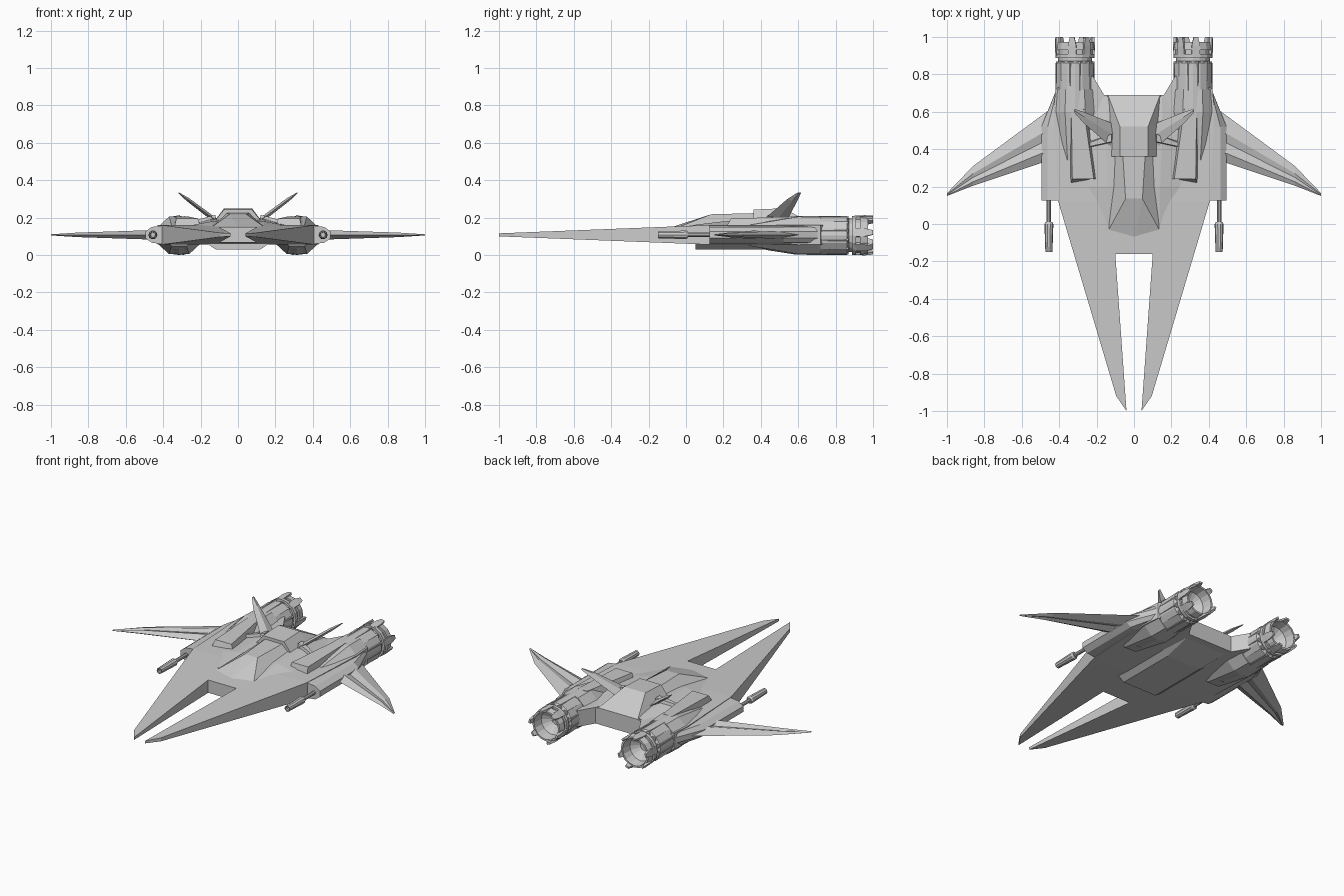
import bpy, bmesh, math
from mathutils import Vector

if "Cube" in bpy.data.objects:
    bpy.data.objects.remove(bpy.data.objects["Cube"])


def finish(bm, name, mirror=True):
    bmesh.ops.recalc_face_normals(bm, faces=bm.faces)
    me = bpy.data.meshes.new(name)
    bm.to_mesh(me)
    bm.free()
    ob = bpy.data.objects.new(name, me)
    bpy.context.collection.objects.link(ob)
    if mirror:
        ob.modifiers.new("Mirror", 'MIRROR').use_clip = False
    return ob


def skin(bm, sections):
    """Bridge equal-length closed loops and cap both ends."""
    rows = [[bm.verts.new(p) for p in s] for s in sections]
    n = len(rows[0])
    for a, b in zip(rows, rows[1:]):
        for i in range(n):
            j = (i + 1) % n
            bm.faces.new((a[i], a[j], b[j], b[i]))
    bm.faces.new(rows[0])
    bm.faces.new(rows[-1])


def loft(name, sections, mirror=True):
    bm = bmesh.new()
    skin(bm, sections)
    return finish(bm, name, mirror)


def slab(name, outline, half):
    """Plan outline given thickness half(y) about the hull mid plane."""
    top = [(x, y, MID + half(y)) for x, y in outline]
    low = [(x, y, MID - half(y)) for x, y in outline]
    return loft(name, [low, top])


def lathe(name, profile, cx, cz, sides):
    """Revolve (y, radius) pairs about a lengthwise axis."""
    rings = []
    for y, r in profile:
        rings.append([(cx + r * math.cos(2 * math.pi * i / sides), y,
                       cz + r * math.sin(2 * math.pi * i / sides)) for i in range(sides)])
    return loft(name, rings)


def trapezoid(y, wide, zlow, narrow, zhigh):
    return [(-wide, y, zlow), (wide, y, zlow), (narrow, y, zhigh), (-narrow, y, zhigh)]


MID = 0.108
EX, EZ = 0.315, 0.105

# Forward hull with the two long prongs, tapering to the nose
slab("prong_hull", [(0, -.16), (.10, -.16), (.04, -1), (.095, -.92), (.405, .12), (0, .12)],
     lambda y: .008 + .044 * (y + 1) / 1.12)

# Rear hull deck
slab("rear_hull", [(0, .12), (.405, .12), (.43, .6), (.42, .72), (.3, .8), (.22, .79),
                   (.16, .69), (0, .69)], lambda y: .052)

# Sloped deck rising toward the cockpit
loft("deck_rise", [trapezoid(y, w, .15, n, z) for y, w, n, z in
                   [(.0, .16, .14, .156), (.2, .3, .14, .18), (.45, .3, .15, .19), (.68, .2, .15, .165)]], False)

# Belly keel
loft("belly", [trapezoid(y, w, .065, n, z) for y, w, n, z in
               [(.05, .17, .12, .03), (.45, .17, .12, .03), (.69, .16, .15, .062)]], False)

# Cockpit canopy: pointed front, flat roof
bm = bmesh.new()
pts = [(0, -.09, .145), (.14, -.04, .15), (.14, .37, .15), (-.14, .37, .15), (-.14, -.04, .15),
       (.045, .135, .218), (.06, .37, .224), (-.06, .37, .224), (-.045, .135, .218)]
v = [bm.verts.new(p) for p in pts]
for f in [(0, 1, 5), (0, 5, 8), (0, 8, 4), (1, 2, 6, 5), (4, 8, 7, 3), (5, 6, 7, 8),
          (2, 3, 7, 6), (0, 4, 3, 2, 1)]:
    bm.faces.new([v[i] for i in f])
finish(bm, "canopy", False)

# Raised block behind the canopy, sloping down to the stern
loft("dorsal_block", [trapezoid(y, w, .13, n, z) for y, w, n, z in
                      [(.36, .165, .075, .243), (.52, .165, .075, .25), (.69, .16, .14, .162)]], False)

# Engine nacelles with stepped collar and hollow nozzle
lathe("engine", [(.36, .05), (.43, .078), (.59, .103), (.86, .105), (.872, .09), (.888, .09),
                 (.888, .105), (.91, .105), (.91, .092), (.93, .092), (.93, .104),
                 (.972, .098), (.972, .086), (.91, .078), (.87, .03)], EX, EZ, 16)

# Tapered flutes around each nacelle, and nozzle tabs
bm_f, bm_t = bmesh.new(), bmesh.new()


def radial(a, y, r, side):
    d = Vector((math.cos(a), 0, math.sin(a)))
    t = Vector((-d.z, 0, d.x))
    return Vector((EX, y, EZ)) + d * r + t * side


for k in range(12):
    a = 2 * math.pi * (k + .5) / 12
    skin(bm_f, [[radial(a, .70, .098, -.002), radial(a, .70, .098, .002), radial(a, .70, .103, 0)],
                [radial(a, .87, .092, -.018), radial(a, .87, .092, .018), radial(a, .87, .107, 0)]])
for k in range(6):
    a = 2 * math.pi * k / 6 + math.pi / 6 * (k % 2 * .4 + .3)
    skin(bm_t, [[radial(a, y, r0, -w), radial(a, y, r0, w), radial(a, y, r1, w), radial(a, y, r1, -w)]
                for y, r0, r1, w in [(.90, .09, .103, .022), (.955, .088, .106, .022), (1, .093, .105, .012)]])
finish(bm_f, "engine_flutes")
finish(bm_t, "nozzle_tabs")

# Intake scoops running back into the nacelles
loft("intake", [[(.20, .24, .15), (.34, .215, .15), (.33, .24, .195), (.215, .24, .195)],
                [(.25, .62, .15), (.345, .62, .15), (.335, .62, .207), (.27, .62, .207)]])

# Angular shoulder fairing ahead of each nacelle, above and below the hull
loft("nacelle_fairing", [
    [(EX + sx * w, y, EZ + sz * h) for sx, sz in
     [(-1, -.5), (-.5, -1), (.5, -1), (1, -.5), (1, .5), (.5, 1), (-.5, 1), (-1, .5)]]
    for y, w, h in [(.34, .08, .056), (.60, .108, .1), (.72, .1, .098)]])

# Side pods holding guns and wings
loft("side_pod", [[(.40, y, MID - .05), (.40 + w * .65, y, MID - .042), (.40 + w, y, MID - .018),
                   (.40 + w, y, MID + .018), (.40 + w * .65, y, MID + .042), (.40, y, MID + .05)]
                  for y, w in [(.125, .095), (.52, .095), (.72, .015)]])

# Guns
lathe("gun", [(-.10, .012), (-.15, .014), (-.15, .019), (0, .024), (.01, .018), (.01, .012),
              (.14, .012)], .455, MID, 10)


# Forward-swept wings with two ridges and a valley between
def wing_section(x, y0, y1, t):
    prof = [(0, 0), (.2, 1), (.42, .35), (.62, .9), (1, 0)]
    up = [(x, y0 + (y1 - y0) * u, MID + t * h) for u, h in prof]
    dn = [(x, y0 + (y1 - y0) * u, MID - t * h) for u, h in prof[3:0:-1]]
    return up + dn


loft("wing", [wing_section(.44, .345, .62, .026), wing_section(.86, .205, .31, .012),
              wing_section(1.0, .15, .165, .003)])

# Canted tail fins: diamond section
loft("tail_fin", [[(x, y0, z), (x - t, (y0 + y1) / 2, z + t), (x, y1, z), (x + t, (y0 + y1) / 2, z - t)]
                  for x, y0, y1, z, t in [(.12, .41, .54, .185, .009), (.27, .54, .60, .298, .007),
                                          (.318, .595, .615, .333, .002)]])

# Fin mounts beside the dorsal block
loft("fin_mount", [[(.12, y - .03, .17), (.12, y + .03, .17), (.12, y + .02, .215), (.12, y - .02, .215)]
                   if k == 0 else
                   [(.24, y - .015, .165), (.24, y + .015, .165), (.235, y + .01, .185), (.235, y - .01, .185)]
                   for k, y in enumerate((.46, .425))])
